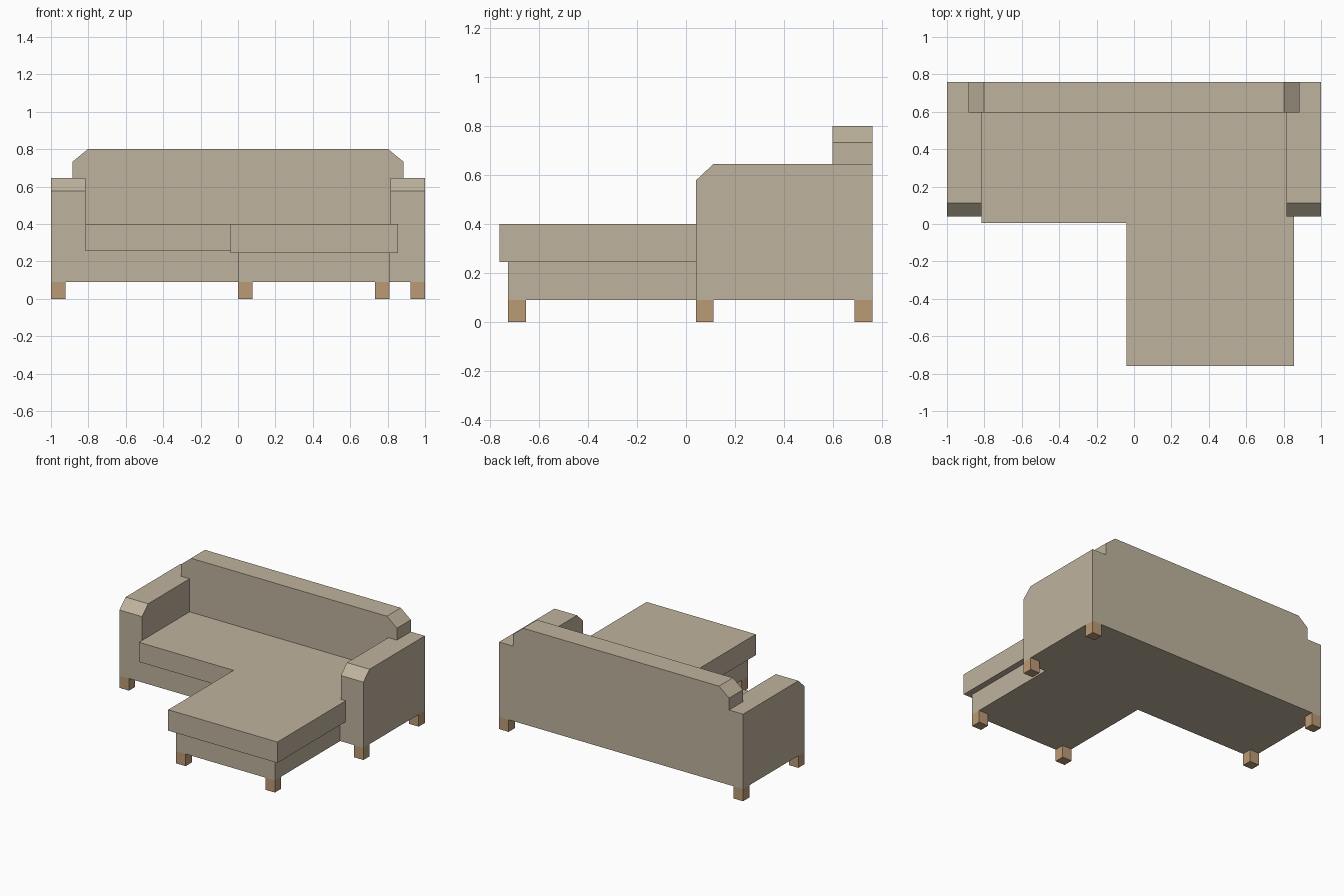
import bpy, bmesh, math
from mathutils import Vector

if "Cube" in bpy.data.objects:
    bpy.data.objects.remove(bpy.data.objects["Cube"])


def material(name, rgb):
    m = bpy.data.materials.new(name)
    m.diffuse_color = (*rgb, 1)
    m.use_nodes = True
    m.node_tree.nodes["Principled BSDF"].inputs["Base Color"].default_value = m.diffuse_color
    return m


FABRIC = material("beige fabric", (0.52, 0.45, 0.34))
WOOD = material("light wood", (0.50, 0.325, 0.18))


def prism(name, profile, axis, lo, hi, mat):
    """Extrude a 2D profile along x (profile is y,z) or y (profile is x,z)."""
    def place(p, d):
        return (d, p[0], p[1]) if axis == 'x' else (p[0], d, p[1])
    bm = bmesh.new()
    a = [bm.verts.new(place(p, lo)) for p in profile]
    b = [bm.verts.new(place(p, hi)) for p in profile]
    bm.faces.new(a)
    bm.faces.new(b[::-1])
    n = len(profile)
    for i in range(n):
        j = (i + 1) % n
        bm.faces.new((a[i], b[i], b[j], a[j]))
    bmesh.ops.recalc_face_normals(bm, faces=bm.faces)
    me = bpy.data.meshes.new(name)
    bm.to_mesh(me)
    bm.free()
    me.materials.append(mat)
    ob = bpy.data.objects.new(name, me)
    bpy.context.collection.objects.link(ob)
    return ob


def box(name, x, y, z, mat):
    profile = [(x[0], z[0]), (x[1], z[0]), (x[1], z[1]), (x[0], z[1])]
    return prism(name, profile, 'y', y[0], y[1], mat)


def union(target, parts):
    """Merge parts into target and clean up coplanar faces."""
    bpy.context.view_layer.objects.active = target
    for p in parts:
        mod = target.modifiers.new("join", 'BOOLEAN')
        mod.operation = 'UNION'
        mod.solver = 'EXACT'
        mod.object = p
        bpy.ops.object.modifier_apply(modifier=mod.name)
        bpy.data.objects.remove(p)
    bm = bmesh.new()
    bm.from_mesh(target.data)
    bmesh.ops.remove_doubles(bm, verts=bm.verts, dist=1e-4)
    bmesh.ops.dissolve_limit(bm, angle_limit=math.radians(1),
                             verts=bm.verts, edges=bm.edges)
    bm.to_mesh(target.data)
    bm.free()


FRONT, BACK, FLOOR = 0.04, 0.76, 0.09

# Frame: base, chaise base, chamfered arms and chamfered backrest
frame = box("sofa_frame", (-0.95, 0.95), (FRONT, BACK), (FLOOR, 0.255), FABRIC)
chaise = box("chaise_base", (0, 0.81), (-0.725, 0.3), (FLOOR, 0.25), FABRIC)
arm_profile = [(FRONT, FLOOR), (BACK, FLOOR), (BACK, 0.645), (0.112, 0.645), (FRONT, 0.577)]
arms = [prism("arm", arm_profile, 'x', min(s, s * 0.815), max(s, s * 0.815), FABRIC)
        for s in (-1, 1)]
back_profile = [(-0.885, 0.2), (0.885, 0.2), (0.885, 0.733), (0.803, 0.8),
                (-0.803, 0.8), (-0.885, 0.733)]
backrest = prism("backrest", back_profile, 'y', 0.597, BACK, FABRIC)
union(frame, arms + [backrest, chaise])

# L-shaped cushion: seat plus overhanging chaise
cushion = box("seat_cushion", (-0.815, 0.815), (0.005, 0.597), (0.255, 0.4), FABRIC)
chaise_top = box("chaise_cushion", (-0.04, 0.855), (-0.76, FRONT), (0.245, 0.4), FABRIC)
union(cushion, [chaise_top])

# Six square legs, given by their lower x and y corners
LEG = 0.078
legs = [("back_leg", -1, BACK - 0.073), ("back_leg", 1 - LEG, BACK - 0.073),
        ("front_leg", -1, FRONT), ("front_leg", 1 - LEG, FRONT),
        ("chaise_leg", 0, -0.725), ("chaise_leg", 0.81 - LEG, -0.725)]
for name, x, y in legs:
    box(name, (x, x + LEG), (y, y + 0.073), (0, FLOOR), WOOD)
